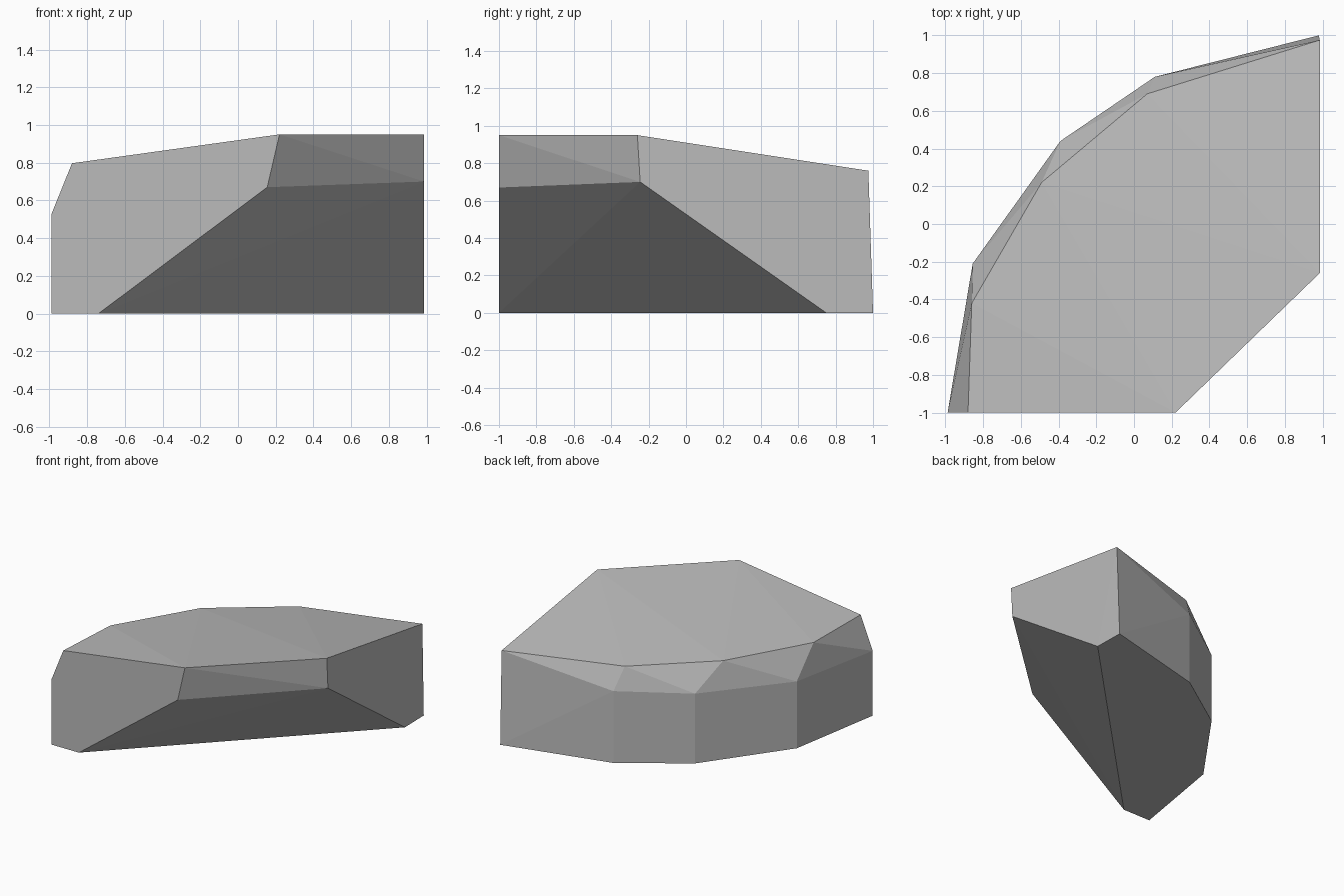
import bpy
import bmesh

cube = bpy.data.objects.get("Cube")
if cube:
    bpy.data.objects.remove(cube, do_unlink=True)

# Stone colour
stone = bpy.data.materials.new("stone_grey")
stone.use_nodes = True
grey = (0.5, 0.5, 0.5, 1)
stone.diffuse_color = grey
stone.node_tree.nodes["Principled BSDF"].inputs["Base Color"].default_value = grey

# Outer wall: plan position and shoulder height, each standing on the ground
wall = [(-0.988, -1, 0.53), (-0.855, -0.21, 0.546),
        (-0.39, 0.44, 0.57), (0.11, 0.78, 0.587)]
# Rim of the sloping top
rim = [(-0.88, -1, 0.797), (-0.86, -0.42, 0.786), (-0.49, 0.22, 0.783),
       (0.07, 0.69, 0.767), (0.985, 0.975, 0.76),
       (0.985, -0.26, 0.95), (0.22, -1, 0.95)]
# Undercut: lip on the front right corner, and its foot on the ground
lip = [(0.155, -1, 0.67), (0.985, -0.245, 0.70)]
foot = [(-0.74, -1, 0), (0.985, 0.75, 0), (0.98, 1, 0)]

# The rock is the convex skin over these corners
bm = bmesh.new()
for corner in wall + [(x, y, 0) for x, y, z in wall] + rim + lip + foot:
    bm.verts.new(corner)
bmesh.ops.convex_hull(bm, input=bm.verts[:])
bmesh.ops.dissolve_limit(bm, angle_limit=0.01, verts=bm.verts[:], edges=bm.edges[:])
bmesh.ops.recalc_face_normals(bm, faces=bm.faces[:])

mesh = bpy.data.meshes.new("rock")
bm.to_mesh(mesh)
bm.free()
mesh.materials.append(stone)
rock = bpy.data.objects.new("rock", mesh)
bpy.context.collection.objects.link(rock)
